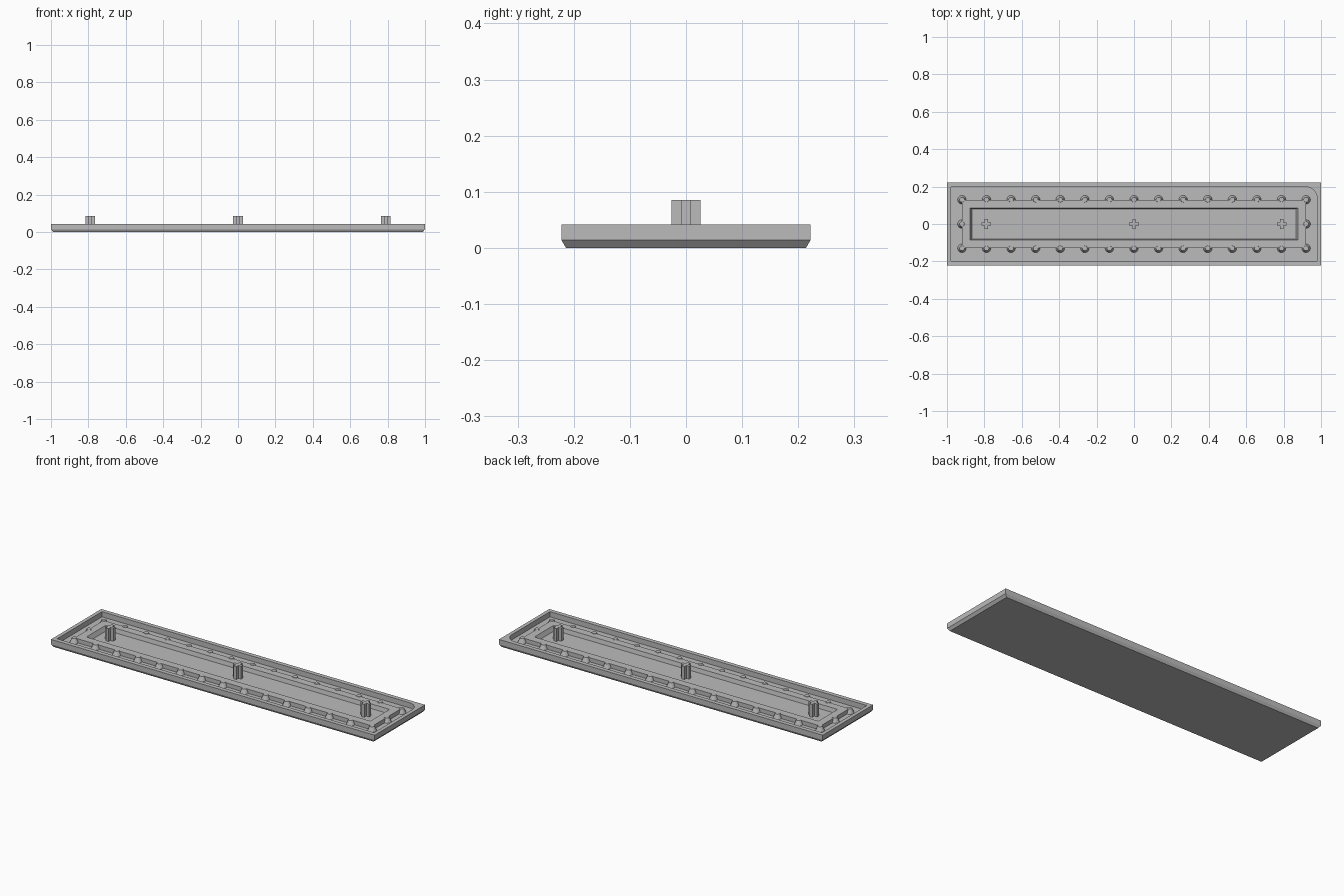
import bpy, bmesh
from math import pi, cos, sin

cube = bpy.data.objects.get("Cube")
if cube:
    bpy.data.objects.remove(cube, do_unlink=True)

grey = bpy.data.materials.new("light grey plastic")
grey.use_nodes = True
COLOUR = (0.5, 0.5, 0.5, 1)
grey.diffuse_color = COLOUR
grey.node_tree.nodes["Principled BSDF"].inputs["Base Color"].default_value = COLOUR

RIM, RIDGE, FLOOR = 0.042, 0.036, 0.013


def finish(name, bm):
    bmesh.ops.remove_doubles(bm, verts=bm.verts, dist=1e-5)
    bmesh.ops.recalc_face_normals(bm, faces=bm.faces)
    mesh = bpy.data.meshes.new(name)
    bm.to_mesh(mesh)
    bm.free()
    mesh.materials.append(grey)
    obj = bpy.data.objects.new(name, mesh)
    bpy.context.collection.objects.link(obj)
    return obj


def ring(bm, hx, hy, z, r=0.0, steps=8):
    """Rectangle loop whose back left corner is rounded by r."""
    pts = [(-hx, hy), (-hx, -hy), (hx, -hy)]
    for i in range(steps + 1):
        a = pi / 2 * i / steps
        pts.append((hx - r + r * cos(a), hy - r + r * sin(a)))
    return [bm.verts.new((x, y, z)) for x, y in pts]


# Tray: one shell lofted from the underside, over the rim, moat and ridge, into the pocket
bm = bmesh.new()
loops = [ring(bm, *p) for p in (
    (0.988, 0.214, 0),
    (1, 0.222, 0.014),
    (1, 0.222, RIM),
    (0.979, 0.198, RIM, 0.06),
    (0.979, 0.198, FLOOR, 0.06),
    (0.92, 0.128, FLOOR),
    (0.92, 0.128, RIDGE),
    (0.877, 0.085, RIDGE),
    (0.865, 0.08, FLOOR),
)]
n = len(loops[0])
for a, b in zip(loops, loops[1:]):
    for i in range(n):
        j = (i + 1) % n
        bm.faces.new((a[i], a[j], b[j], b[i]))
bm.faces.new(loops[0])
bm.faces.new(loops[-1])
finish("tray", bm)


# Tapered studs along the ridge
def stud(name, x, y):
    bm = bmesh.new()
    h = RIDGE + 0.002 - FLOOR
    bmesh.ops.create_cone(bm, cap_ends=True, segments=20,
                          radius1=0.023, radius2=0.013, depth=h)
    bmesh.ops.translate(bm, verts=bm.verts, vec=(x, y, FLOOR + h / 2))
    obj = finish(name, bm)
    bpy.ops.object.select_all(action="DESELECT")
    obj.select_set(True)
    bpy.context.view_layer.objects.active = obj
    bpy.ops.object.shade_smooth_by_angle()


for side, y in (("front", -0.13), ("back", 0.13)):
    for k in range(15):
        stud(f"{side}_stud_{k + 1}", -0.92 + k * 1.84 / 14, y)
stud("right_end_stud", -0.92, 0)
stud("left_end_stud", 0.92, 0)

# Cross-shaped posts standing in the pocket
ARM, HALF, TOP = 0.026, 0.0085, 0.085
for name, cx in (("right_post", -0.79), ("middle_post", 0), ("left_post", 0.79)):
    bm = bmesh.new()
    verts = []
    for q in range(4):
        c, s = round(cos(q * pi / 2)), round(sin(q * pi / 2))
        for px, py in ((ARM, -HALF), (ARM, HALF), (HALF, HALF)):
            verts.append(bm.verts.new((cx + c * px - s * py, s * px + c * py, FLOOR)))
    base = bm.faces.new(verts)
    top = bmesh.ops.extrude_face_region(bm, geom=[base], use_keep_orig=True)["geom"]
    bmesh.ops.translate(bm, vec=(0, 0, TOP - FLOOR),
                        verts=[g for g in top if isinstance(g, bmesh.types.BMVert)])
    finish(name, bm)
